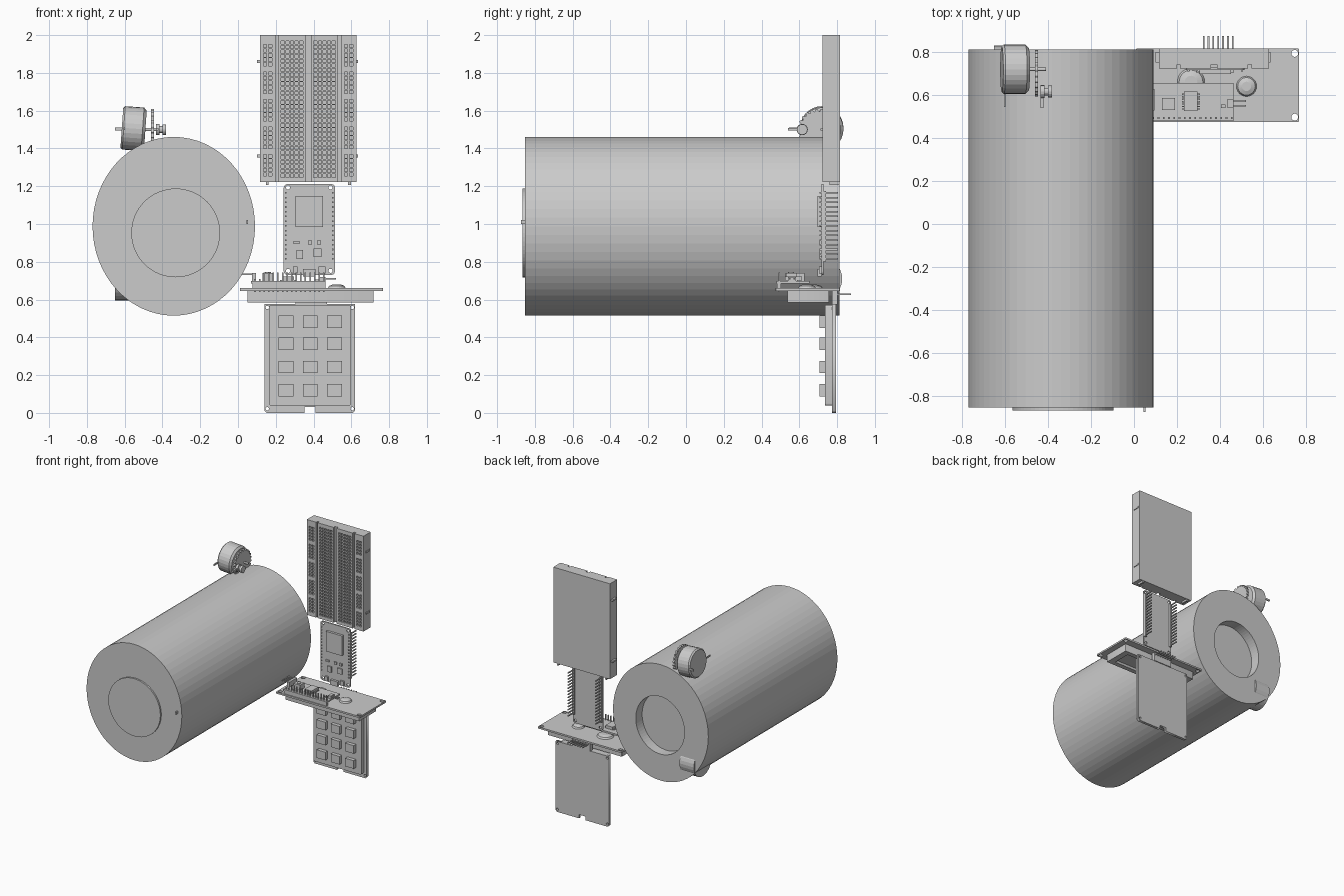
import bpy, bmesh, math
from math import pi, sin, cos, radians

if "Cube" in bpy.data.objects:
    bpy.data.objects.remove(bpy.data.objects["Cube"])


def finish(bm, name, recalc=True):
    if recalc:
        bmesh.ops.recalc_face_normals(bm, faces=bm.faces)
    me = bpy.data.meshes.new(name)
    bm.to_mesh(me)
    bm.free()
    ob = bpy.data.objects.new(name, me)
    bpy.context.collection.objects.link(ob)
    return ob


def boxes(name, items):
    """One object from boxes given as x0, x1, y0, y1, z0, z1."""
    bm = bmesh.new()
    for x0, x1, y0, y1, z0, z1 in items:
        vs = bmesh.ops.create_cube(bm, size=1)['verts']
        for v in vs:
            v.co.x = (x0 + x1) / 2 + v.co.x * (x1 - x0)
            v.co.y = (y0 + y1) / 2 + v.co.y * (y1 - y0)
            v.co.z = (z0 + z1) / 2 + v.co.z * (z1 - z0)
    return finish(bm, name)


def loft(name, rings, n, axis='y'):
    """Capped skin over ellipses: (u, v, radius_u, radius_v, distance along axis)."""
    bm = bmesh.new()
    loops = []
    for u, v, ru, rv, d in rings:
        loop = []
        for i in range(n):
            a = 2 * pi * i / n
            p, q = u + ru * cos(a), v + rv * sin(a)
            loop.append(bm.verts.new({'x': (d, p, q), 'y': (p, d, q), 'z': (p, q, d)}[axis]))
        loops.append(loop)
    for a, b in zip(loops, loops[1:]):
        for i in range(n):
            j = (i + 1) % n
            bm.faces.new((a[i], a[j], b[j], b[i]))
    bm.faces.new(loops[0])
    bm.faces.new(loops[-1])
    return finish(bm, name)


def circle(cx, cy, r, n=14):
    return [(cx + r * cos(2 * pi * i / n), cy + r * sin(2 * pi * i / n)) for i in range(n)]


def rounded(x0, x1, y0, y1, r):
    pts = []
    for cx, cy, a0 in ((x1 - r, y1 - r, 0), (x0 + r, y1 - r, 90), (x0 + r, y0 + r, 180), (x1 - r, y0 + r, 270)):
        pts += [(cx + r * cos(radians(a0 + k)), cy + r * sin(radians(a0 + k))) for k in (0, 30, 60, 90)]
    return pts


def plate(name, outlines, thick, loc, rot=(0, 0, 0)):
    """Flat plate: first outline is the edge, the others are holes."""
    cu = bpy.data.curves.new(name, 'CURVE')
    cu.dimensions = '2D'
    cu.fill_mode = 'BOTH'
    cu.extrude = thick / 2
    for pts in outlines:
        sp = cu.splines.new('POLY')
        sp.points.add(len(pts) - 1)
        for p, (x, y) in zip(sp.points, pts):
            p.co = (x, y, 0, 1)
        sp.use_cyclic_u = True
    ob = bpy.data.objects.new(name, cu)
    ob.location, ob.rotation_euler = loc, rot
    bpy.context.collection.objects.link(ob)
    bpy.ops.object.select_all(action='DESELECT')
    ob.select_set(True)
    bpy.context.view_layer.objects.active = ob
    bpy.ops.object.convert(target='MESH')
    return ob


def socket_panel(name, x0, x1, z0, z1, cols, rows, y0, y1, s=0.017):
    """Panel with square contact pockets sunk into its front."""
    def cuts(lo, hi, mids):
        return [lo] + [m + d for m in mids for d in (-s / 2, s / 2)] + [hi]
    xs, zs = cuts(x0, x1, cols), cuts(z0, z1, rows)
    bm = bmesh.new()
    g = [[bm.verts.new((x, y0, z)) for z in zs] for x in xs]
    pockets = []
    for i in range(len(xs) - 1):
        for j in range(len(zs) - 1):
            f = bm.faces.new((g[i][j], g[i + 1][j], g[i + 1][j + 1], g[i][j + 1]))
            if i % 2 and j % 2:
                pockets.append(f)
    rim = [e for e in bm.edges if e.is_boundary]
    r = bmesh.ops.extrude_edge_only(bm, edges=rim)
    for v in r['geom']:
        if isinstance(v, bmesh.types.BMVert):
            v.co.y = y1
    for f in bmesh.ops.extrude_discrete_faces(bm, faces=pockets)['faces']:
        pass
    bm.free()
    # rebuild with pocket walls
    bm = bmesh.new()
    g = [[bm.verts.new((x, y0, z)) for z in zs] for x in xs]
    for i in range(len(xs) - 1):
        for j in range(len(zs) - 1):
            q = (g[i][j], g[i + 1][j], g[i + 1][j + 1], g[i][j + 1])
            if i % 2 and j % 2:
                b = [bm.verts.new((v.co.x, y0 + 0.015, v.co.z)) for v in q]
                bm.faces.new(b)
                for k in range(4):
                    bm.faces.new((q[k], q[(k + 1) % 4], b[(k + 1) % 4], b[k]))
            else:
                bm.faces.new(q)
    r = bmesh.ops.extrude_edge_only(bm, edges=[e for e in bm.edges if e.is_boundary])
    for v in r['geom']:
        if isinstance(v, bmesh.types.BMVert):
            v.co.y = y1
    return finish(bm, name)


UP = (pi / 2, 0, 0)            # plate standing in the xz plane
SIDE = (pi / 2, 0, pi / 2)     # plate standing in the yz plane

# Large oval drum with a recess in the back and a disc on the front
loft("drum", [(-.34, .988, .43, .473, -.853), (-.34, .988, .43, .473, .812),
              (-.335, .965, .22, .235, .812), (-.335, .965, .22, .235, .73)], 64)
loft("drum_front_disc", [(-.33, .953, .235, .235, -.866), (-.33, .953, .235, .235, -.85)], 64)
boxes("drum_front_pin", [(.044, .054, -.873, -.85, 1.0, 1.02)])

# Upper motor, slightly tilted, with shaft and toothed disc
motor = [loft("motor_upper", [(0, 0, .105, .105, -.065), (0, 0, .115, .115, -.055),
                              (0, 0, .115, .115, .045), (0, 0, .1, .1, .06)], 28, 'x')]
motor[0].location = (-.55, .719, 1.505)
motor[0].rotation_euler = (0, radians(4), 0)
loft("motor_shaft", [(.719, 1.5, .008, .008, -.5), (.719, 1.5, .008, .008, -.41)], 12, 'x')
boxes("motor_leads", [(-.605, -.597, .545, .64, 1.498, 1.51), (-.65, -.60, .822, .83, 1.495, 1.51)])
teeth = []
for k in range(24):
    for f, r in ((0, .097), (.25, .11), (.6, .11), (.75, .097)):
        a = 2 * pi * (k + f) / 24
        teeth.append((r * cos(a), r * sin(a)))
plate("toothed_disc", [teeth], .014, (-.453, .702, 1.5), SIDE)

# Small drive wheel next to the disc
loft("pickup_wheel", [(.615, 1.5, .03, .03, -.435), (.615, 1.5, .03, .03, -.415),
                      (.615, 1.5, .018, .018, -.415), (.615, 1.5, .018, .018, -.4),
                      (.615, 1.5, .028, .028, -.4), (.615, 1.5, .028, .028, -.382)], 16, 'x')
boxes("pickup_arm", [(-.435, -.42, .54, .6, 1.494, 1.508)])

# Lower motor half buried in the drum
loft("motor_lower", [(.712, .71, .115, .115, -.65), (.712, .71, .115, .115, -.52)], 28, 'x')

# Socket board: body, contact panels, clips
boxes("socket_board_body", [(.116, .628, .742, .815, 1.222, 2.0)])
pitch = .0243
rows = [1.256 + pitch * i for i in range(30)]
rail_rows = [1.262 + pitch * (6 * g + i) for g in range(5) for i in range(5)]
for side, c in (("left", .286), ("right", .458)):
    socket_panel("contacts_" + side, c - .072, c + .072, 1.222, 2.0,
                 [c + pitch * (i - 2) for i in range(5)], rows, .722, .742)
for side, x0, x1, m in (("left", .116, .2, .157), ("right", .546, .628, .586)):
    socket_panel("rail_" + side, x0, x1, 1.222, 2.0, [m - .014, m + .014], rail_rows, .722, .742)
clips = [(.1, .118, .75, .8, z - .007, z + .007) for z in (1.36, 1.86)]
clips += [(.626, .634, .75, .8, z - .007, z + .007) for z in (1.36, 1.86)]
clips += [(x - .007, x + .007, .76, .812, 1.206, 1.224) for x in (.155, .59)]
boxes("socket_board_clips", clips)

# Controller board with pins and parts
holes = [circle(x, z, .011) for x in (.265, .49) for z in (.752, 1.193)]
plate("controller_board", [rounded(.242, .513, .73, 1.212, .02)] + holes, .011, (0, .722, 0), UP)
pins = [(.245, .262, .727, .742, .802, 1.176), (.493, .51, .727, .742, .802, 1.176)]
for x in (.2535, .5015):
    pins += [(x - .004, x + .004, .708, .806, .815 + .025 * i - .004, .815 + .025 * i + .004) for i in range(15)]
boxes("controller_pins", pins)
boxes("controller_parts", [
    (.305, .45, .697, .718, .985, 1.148), (.295, .325, .708, .718, .895, .91),
    (.37, .392, .708, .718, .892, .912), (.418, .44, .708, .718, .892, .912),
    (.31, .345, .708, .718, .815, .862), (.4, .443, .707, .718, .826, .87),
    (.345, .41, .697, .718, .722, .762), (.29, .316, .703, .718, .738, .775),
    (.427, .462, .703, .718, .738, .775)])

# Display: circuit board, bezel facing down with window, glue blobs
holes = [circle(x, y, .016) for x in (.035, .747) for y in (.497, .793)]
plate("display_board", [rounded(.01, .768, .475, .815, .004)] + holes, .014, (0, 0, .653))
plate("display_bezel", [rounded(.05, .718, .537, .757, .003), rounded(.1, .668, .575, .72, .003)],
      .062, (0, 0, .615))
boxes("display_glass", [(.095, .673, .57, .725, .605, .648)])
for i, (x, y, r) in enumerate(((.265, .66, .065), (.523, .64, .048))):
    loft(f"glue_blob_{i}", [(x, y, r, r, .658), (x, y, r * .85, r * .85, .672), (x, y, r * .45, r * .45, .68)], 24, 'z')

# Adapter board on top of the display
boxes("adapter_board", [(.07, .463, .478, .655, .684, .697)])
apins = [(.078, .462, .483, .503, .66, .684)]
apins += [(.09 + .0243 * i - .004, .09 + .0243 * i + .004, .489, .497, .64, .742 if i > 1 else .71) for i in range(16)]
boxes("adapter_pins", apins)
apins = [(.02, .09, .54 + .025 * i - .004, .54 + .025 * i + .004, .73, .738) for i in range(4)]
apins += [(.075, .095, .528, .627, .697, .74)]
apins += [(.46, .52, y - .004, y + .004, .705, .713) for y in (.55, .572)]
apins += [(.435, .462, .54, .582, .697, .72)]
boxes("adapter_connectors", apins)
boxes("adapter_chip", [(.232, .296, .525, .615, .699, .722)]
      + [(.222, .306, .535 + .0113 * i - .003, .535 + .0113 * i + .003, .696, .704) for i in range(7)]
      + [(.405, .425, .54, .555, .696, .705)])
boxes("trimmer", [(.13, .19, .53, .585, .697, .74)])
loft("trimmer_knob", [(.16, .557, .016, .016, .738), (.16, .557, .016, .016, .745)], 16, 'z')

# Keypad: notched back plate, frame, keys, header
notch = [(.14, .012), (.152, 0), (.352, 0), (.352, .03), (.41, .03), (.41, 0), (.608, 0), (.62, .012),
         (.62, .576), (.14, .576)]
holes = [circle(x, z, .009) for x in (.155, .605) for z in (.022, .558)]
plate("keypad_back", [notch] + holes, .022, (0, .784, 0), UP)
plate("keypad_frame", [rounded(.165, .598, .038, .572, .012)], .037, (0, .755, 0), UP)
boxes("keypad_keys", [(x - .039, x + .039, .707, .738, z - .033, z + .033)
                      for x in (.254, .382, .511) for z in (.12, .243, .365, .483)])
head = [(.305, .47, .773, .802, .574, .645)]
head += [(.324 + .0225 * i - .004, .324 + .0225 * i + .004, .795, .873, .625, .633) for i in range(7)]
boxes("keypad_header", head)
